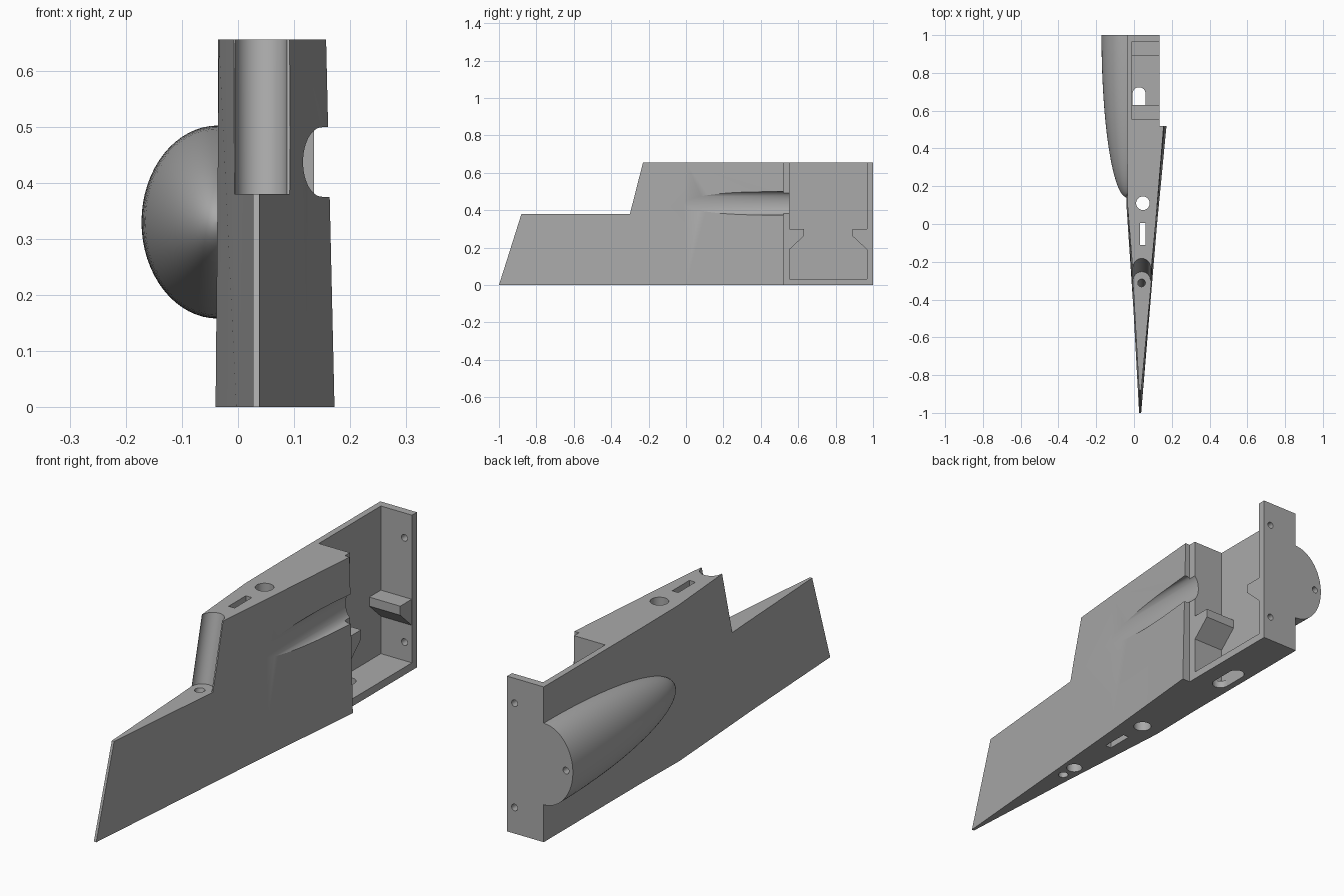
import bpy, bmesh, math
from mathutils import Matrix, Vector

if "Cube" in bpy.data.objects:
    bpy.data.objects.remove(bpy.data.objects["Cube"])

grey = bpy.data.materials.new("plain grey")
grey.use_nodes = True
grey.diffuse_color = (0.4, 0.4, 0.4, 1)
grey.node_tree.nodes["Principled BSDF"].inputs["Base Color"].default_value = (0.4, 0.4, 0.4, 1)


def finish(bm, name):
    bmesh.ops.recalc_face_normals(bm, faces=bm.faces)
    mesh = bpy.data.meshes.new(name)
    bm.to_mesh(mesh)
    bm.free()
    mesh.materials.append(grey)
    obj = bpy.data.objects.new(name, mesh)
    bpy.context.collection.objects.link(obj)
    return obj


def loft(name, lower, upper):
    """Solid between two matching rings of points."""
    bm = bmesh.new()
    a = [bm.verts.new(p) for p in lower]
    b = [bm.verts.new(p) for p in upper]
    n = len(a)
    bm.faces.new(a)
    bm.faces.new(b)
    for i in range(n):
        j = (i + 1) % n
        bm.faces.new((a[i], a[j], b[j], b[i]))
    return finish(bm, name)


def side_prism(name, outline, x0, x1):
    return loft(name, [(x0, y, z) for y, z in outline], [(x1, y, z) for y, z in outline])


def box(name, x0, x1, y0, y1, z0, z1):
    return side_prism(name, [(y0, z0), (y1, z0), (y1, z1), (y0, z1)], x0, x1)


def rod(name, start, end, r, squash=1.0):
    """Round bar between two points; squash narrows it along x."""
    start, end = Vector(start), Vector(end)
    axis = end - start
    bm = bmesh.new()
    bmesh.ops.create_cone(bm, cap_ends=True, segments=48, radius1=r, radius2=r, depth=axis.length)
    turn = Vector((0, 0, 1)).rotation_difference(axis).to_matrix().to_4x4()
    bm.transform(Matrix.Translation((start + end) / 2) @ Matrix.Diagonal((squash, 1, 1, 1)) @ turn)
    return finish(bm, name)


def combine(target, tool, operation):
    mod = target.modifiers.new(operation.lower(), 'BOOLEAN')
    mod.operation = operation
    mod.solver = 'EXACT'
    mod.object = tool
    bpy.context.view_layer.objects.active = target
    bpy.ops.object.modifier_apply(modifier=mod.name)
    bpy.data.objects.remove(tool)


def cut(tool):
    combine(fin, tool, 'DIFFERENCE')


def join(tool):
    combine(fin, tool, 'UNION')


# Tapered fin body, thin at its swept leading edge
H, BACK, SKIN, RIM = 0.655, 1.0, -0.036, 0.135
bottom = [(0.027, -1), (0.038, -1), (0.122, 0), (0.172, 0.52), (RIM, 0.52), (RIM, BACK),
          (SKIN, BACK), (SKIN, 0.35), (-0.04, 0.1), (-0.003, -0.45)]
top = [(0.027, -0.793), (0.038, -0.793), (0.114, 0), (0.157, 0.52), (RIM, 0.52), (RIM, BACK),
       (SKIN, BACK), (SKIN, 0.35), (-0.034, 0.1), (0.002, -0.35)]
fin = loft("fin_body", [(x, y, 0) for x, y in bottom], [(x, y, H) for x, y in top])

# Stepped leading edge with a hollow for the hinge
STEP = 0.38
hinge_low, hinge_high = Vector((0.041, -0.3, STEP)), Vector((0.041, -0.23, H))
lean = hinge_high - hinge_low
cut(side_prism("step_cutter", [(-1.2, STEP), (-0.3, STEP), (-0.2045, 0.755), (-1.2, 0.755)], -1, 1))
hollow = rod("hinge_cutter", hinge_low - lean, hinge_high + lean, 0.046)
bm = bmesh.new()
bm.from_mesh(hollow.data)
bmesh.ops.bisect_plane(bm, geom=bm.verts[:] + bm.edges[:] + bm.faces[:], plane_co=hinge_low,
                       plane_no=(0, 0, 1), clear_inner=True)
bmesh.ops.holes_fill(bm, edges=[e for e in bm.edges if e.is_boundary])
bmesh.ops.recalc_face_normals(bm, faces=bm.faces)
bm.to_mesh(hollow.data)
bm.free()
cut(hollow)

# Open bay at the back
cut(box("bay_cutter", -0.01, 0.5, 0.553, 0.967, 0.032, 1))

# Pair of clip ledges, mirrored across the bay
for mirror in (False, True):
    ledge = [(0.545, 0.3), (0.63, 0.3), (0.63, 0.262), (0.553, 0.19), (0.545, 0.19)]
    if mirror:
        ledge = [(1.52 - y, z) for y, z in ledge]
    join(side_prism("clip_ledge", ledge, -0.02, RIM - 0.001))

# Streamlined bulge on the skin side
bm = bmesh.new()
bmesh.ops.create_uvsphere(bm, u_segments=64, v_segments=48, radius=1)
bm.transform(Matrix.Translation((SKIN, BACK, 0.33)) @ Matrix.Diagonal((0.136, 0.86, 0.172, 1))
             @ Matrix.Rotation(math.pi / 2, 4, 'X'))
bulge = finish(bm, "side_bulge")
combine(bulge, box("bulge_trim", -1, SKIN + 0.015, 0, BACK, 0, 1), 'INTERSECT')
join(bulge)

# Cable channel running into the bay
cut(rod("channel_cutter", (0.15, -0.3, 0.437), (0.15, 0.56, 0.437), 0.062, 0.55))
cut(box("channel_mouth", 0.15, 0.3, 0.2, 0.56, 0.375, 0.499))

# Upright holes and slots
cut(rod("round_hole", (0.047, 0.11, -0.1), (0.047, 0.11, 0.8), 0.036))
cut(box("narrow_slot", 0.033, 0.061, -0.11, 0.005, -0.1, 0.8))
cut(rod("hinge_pin_hole", (0.04, -0.434, -0.1), (0.04, -0.289, 0.47), 0.02))
cut(rod("hinge_socket", (0.042, -0.335, -0.1), (0.042, -0.335, 0.06), 0.032))
for y in (0.59, 0.69):
    cut(rod("floor_slot_end", (0.027, y, -0.1), (0.027, y, 0.1), 0.034))
cut(box("floor_slot", -0.007, 0.061, 0.59, 0.69, -0.1, 0.1))

# Fixing holes in the back plate and bulge
for x, z in ((0.1, 0.55), (0.1, 0.11), (-0.14, 0.33)):
    cut(rod("fixing_hole", (x, 0.9, z), (x, 1.1, z), 0.014))

bpy.ops.object.select_all(action='DESELECT')
fin.select_set(True)
bpy.context.view_layer.objects.active = fin
bpy.ops.object.shade_smooth_by_angle(angle=math.radians(25))
